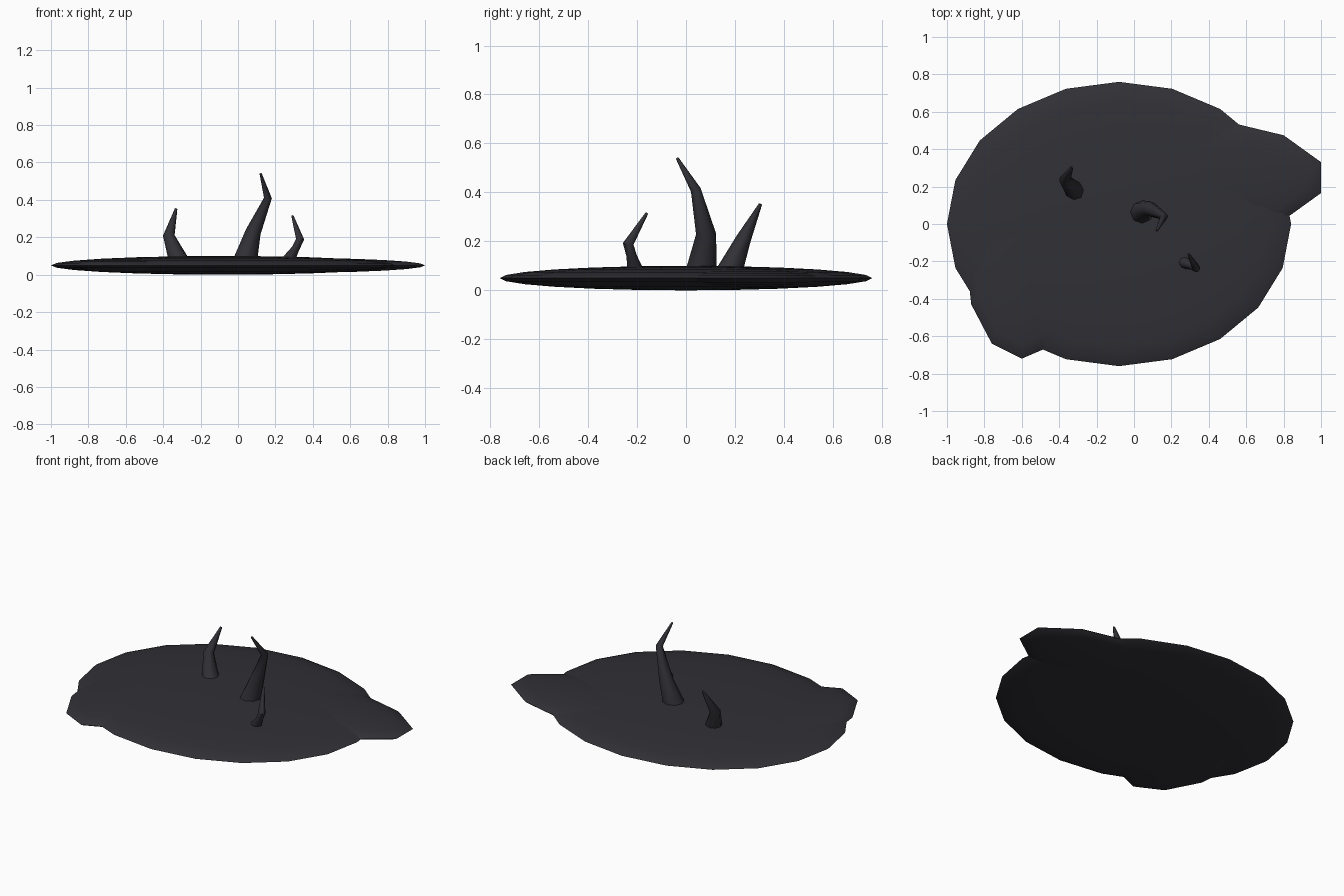
import bpy, bmesh, math
from mathutils import Matrix, Vector

cube = bpy.data.objects.get("Cube")
if cube:
    bpy.data.objects.remove(cube, do_unlink=True)

charcoal = bpy.data.materials.new("charcoal")
charcoal.use_nodes = True
COLOUR = (0.03, 0.03, 0.037, 1)
charcoal.diffuse_color = COLOUR
charcoal.node_tree.nodes["Principled BSDF"].inputs["Base Color"].default_value = COLOUR


def finish(name, bm, angle):
    bmesh.ops.recalc_face_normals(bm, faces=bm.faces)
    mesh = bpy.data.meshes.new(name)
    bm.to_mesh(mesh)
    bm.free()
    mesh.materials.append(charcoal)
    obj = bpy.data.objects.new(name, mesh)
    bpy.context.collection.objects.link(obj)
    bpy.ops.object.select_all(action="DESELECT")
    obj.select_set(True)
    bpy.context.view_layer.objects.active = obj
    bpy.ops.object.shade_smooth_by_angle(angle=math.radians(angle))


def puddle(name, centre, axis_a, axis_b, height, sides, turn=0):
    """Flattened ball spanned by two ground axes."""
    bm = bmesh.new()
    bmesh.ops.create_uvsphere(bm, u_segments=sides, v_segments=12, radius=1)
    shape = Matrix(((axis_a[0], axis_b[0], 0, centre[0]),
                    (axis_a[1], axis_b[1], 0, centre[1]),
                    (0, 0, height, 0.05),
                    (0, 0, 0, 1)))
    bm.transform(shape @ Matrix.Rotation(math.radians(turn), 4, "Z"))
    finish(name, bm, 60)


def horn(name, stations, sides=8):
    """Tapered bent tube through (x, y, z, radius) stations."""
    bm = bmesh.new()
    points = [Vector(s[:3]) for s in stations]
    rings = []
    for i, p in enumerate(points):
        along = Vector((0, 0, 0))
        if i > 0:
            along += (p - points[i - 1]).normalized()
        if i < len(points) - 1:
            along += (points[i + 1] - p).normalized()
        tilt = Vector((0, 0, 1)).rotation_difference(along)
        ring = []
        for k in range(sides):
            a = math.tau * k / sides
            offset = Vector((math.cos(a), math.sin(a), 0)) * stations[i][3]
            ring.append(bm.verts.new(p + tilt @ offset))
        rings.append(ring)
    for low, high in zip(rings, rings[1:]):
        for k in range(sides):
            n = (k + 1) % sides
            bm.faces.new((low[k], low[n], high[n], high[k]))
    bm.faces.new(rings[0][::-1])
    bm.faces.new(rings[-1])
    finish(name, bm, 50)


# Flat main body and its two bulging lobes
puddle("main_puddle", (-0.08, 0), (0.92, 0), (0, 0.76), 0.05, 20)
puddle("left_lobe", (0.256, 0.248), (0.77, 0), (0, 0.32), 0.04, 12, 15)
puddle("front_right_lobe", (-0.575, -0.155), (-0.185, -0.485), (0.27, -0.29), 0.04, 12)

# Bent horns rising from the surface
horn("middle_horn", [(0.035, 0.06, 0.06, 0.066), (0.082, 0.082, 0.23, 0.041),
                     (0.16, 0.04, 0.41, 0.021), (0.121, -0.036, 0.54, 0.006)])
horn("right_horn", [(-0.315, 0.175, 0.07, 0.054), (-0.37, 0.235, 0.21, 0.031),
                    (-0.331, 0.304, 0.352, 0.007)])
horn("left_horn", [(0.265, -0.205, 0.07, 0.036), (0.308, -0.222, 0.14, 0.021),
                   (0.332, -0.236, 0.19, 0.022), (0.291, -0.16, 0.315, 0.006)])
